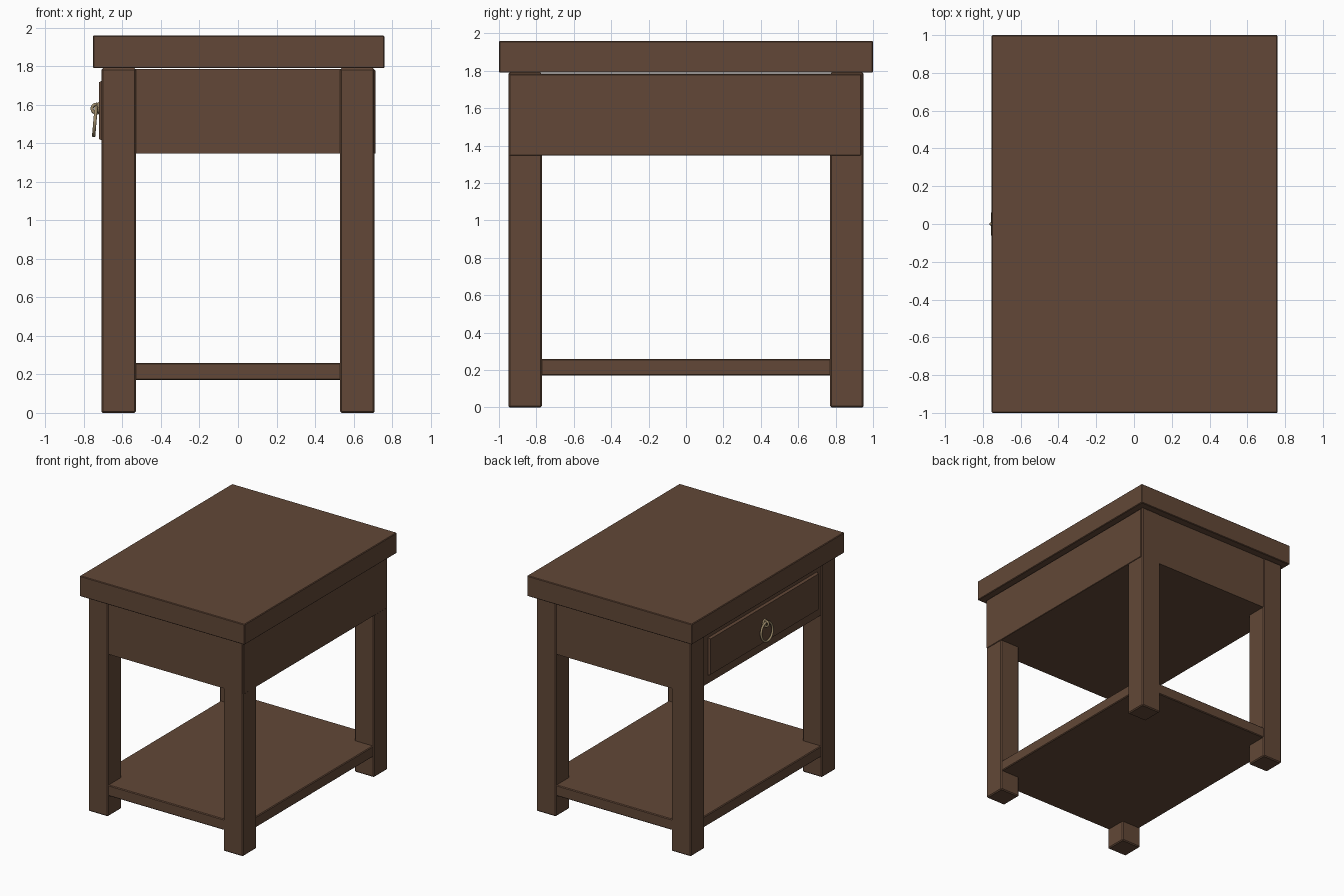
import bpy, bmesh, math
from mathutils import Matrix

cube = bpy.data.objects.get("Cube")
if cube:
    bpy.data.objects.remove(cube, do_unlink=True)


def make_material(name, rgb):
    m = bpy.data.materials.new(name)
    m.use_nodes = True
    m.diffuse_color = (*rgb, 1)
    m.node_tree.nodes["Principled BSDF"].inputs["Base Color"].default_value = (*rgb, 1)
    return m


wood = make_material("brown_wood", (0.122, 0.064, 0.038))
brass = make_material("aged_brass", (0.33, 0.25, 0.14))


def add_object(name, bm, mat):
    mesh = bpy.data.meshes.new(name)
    bm.to_mesh(mesh)
    bm.free()
    mesh.materials.append(mat)
    ob = bpy.data.objects.new(name, mesh)
    bpy.context.collection.objects.link(ob)
    return ob


def box(name, lo, hi, bevel=0.0):
    """Wooden board between two corners, with an optional chamfer."""
    bm = bmesh.new()
    bmesh.ops.create_cube(bm, size=1)
    for v in bm.verts:
        v.co = [lo[i] + (v.co[i] + 0.5) * (hi[i] - lo[i]) for i in range(3)]
    ob = add_object(name, bm, wood)
    if bevel:
        mod = ob.modifiers.new("chamfer", 'BEVEL')
        mod.width, mod.segments = bevel, 1
    return ob


def ring(name, radius, thickness, loc, rot):
    bpy.ops.mesh.primitive_torus_add(major_radius=radius, minor_radius=thickness,
                                     major_segments=32, minor_segments=10,
                                     location=loc, rotation=rot)
    ob = bpy.context.object
    ob.name = name
    ob.data.materials.append(brass)
    bpy.ops.object.shade_smooth()
    return ob


# Table top
box("table_top", (-0.754, -1, 1.79), (0.76, 1, 1.96), 0.005)

# Four legs
for sx, side in ((-1, "right"), (1, "left")):
    for sy, end in ((-1, "front"), (1, "back")):
        x, y = sx * 0.62, sy * 0.86
        box(f"{end}_{side}_leg", (x - 0.09, y - 0.09, 0),
            (x + 0.09, y + 0.09, 1.79), 0.008)

# Drawer case and the panel that covers the legs on the left side
box("drawer_case", (-0.702, -0.943, 1.347), (0.7, 0.943, 1.785))
box("left_side_panel", (0.69, -0.945, 1.347), (0.715, 0.935, 1.78), 0.003)

# Lower shelf
box("lower_shelf", (-0.702, -0.943, 0.17), (0.702, 0.943, 0.26), 0.006)

# Raised drawer panel with sloping edges
panel = box("drawer_panel", (-0.721, -0.72, 1.41), (-0.695, 0.72, 1.73))
for v in panel.data.vertices:
    if v.co.x < -0.71:
        v.co.y *= 0.98
        v.co.z += 0.012 if v.co.z < 1.5 else -0.012

# Pull: round back plate, eyelet and hanging ring
bm = bmesh.new()
bmesh.ops.create_cone(bm, cap_ends=True, segments=24, radius1=0.032, radius2=0.024,
                      depth=0.012,
                      matrix=Matrix.Translation((-0.725, 0, 1.585))
                      @ Matrix.Rotation(-math.pi / 2, 4, 'Y'))
add_object("pull_back_plate", bm, brass)
ring("pull_eyelet", 0.023, 0.008, (-0.735, 0, 1.58), (math.pi / 2, 0, 0))
ring("pull_ring", 0.075, 0.009, (-0.743, 0, 1.515),
     (0, math.pi / 2 + math.radians(5), 0))
